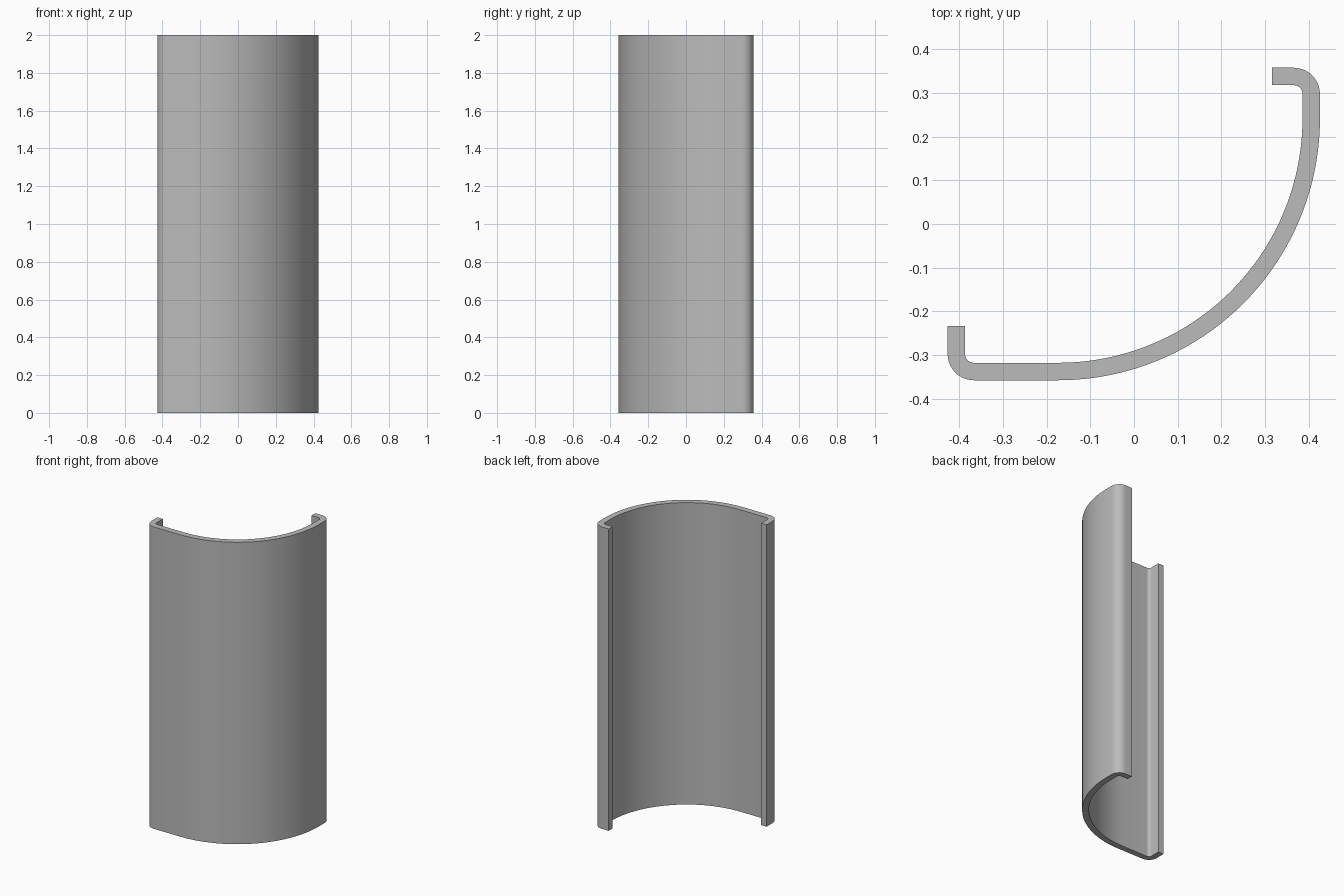
import bpy
import bmesh
from math import cos, sin, radians

cube = bpy.data.objects.get("Cube")
if cube:
    bpy.data.objects.remove(cube, do_unlink=True)

HEIGHT = 2.0
WALL = 0.04


def arc(cx, cy, r, start, steps):
    """Quarter turn, counter-clockwise from the start angle."""
    angles = [radians(start + 90 * i / steps) for i in range(steps + 1)]
    return [(cx + r * cos(a), cy + r * sin(a)) for a in angles]


def side(inset):
    """One face of the bent sheet, from the left lip round to the right lip."""
    return ([(-0.427 + inset, -0.234)]
            + arc(-0.367, -0.298, 0.06 - inset, 180, 10)
            + arc(-0.174, 0.242, 0.6 - inset, 270, 40)
            + arc(0.366, 0.298, 0.06 - inset, 0, 10)
            + [(0.316, 0.358 - inset)])


# Plain grey sheet material
grey = bpy.data.materials.new("grey")
grey.use_nodes = True
colour = (0.5, 0.5, 0.5, 1)
grey.diffuse_color = colour
grey.node_tree.nodes["Principled BSDF"].inputs["Base Color"].default_value = colour

# Closed cross-section, extruded upwards
bm = bmesh.new()
outline = side(0) + side(WALL)[::-1]
base = bm.faces.new([bm.verts.new((x, y, 0)) for x, y in outline])
top = bmesh.ops.extrude_face_region(bm, geom=[base], use_keep_orig=True)
top_verts = [v for v in top["geom"] if isinstance(v, bmesh.types.BMVert)]
bmesh.ops.translate(bm, verts=top_verts, vec=(0, 0, HEIGHT))
bmesh.ops.recalc_face_normals(bm, faces=bm.faces)

mesh = bpy.data.meshes.new("curved_corner_panel")
bm.to_mesh(mesh)
bm.free()
mesh.materials.append(grey)
panel = bpy.data.objects.new("curved_corner_panel", mesh)
bpy.context.collection.objects.link(panel)

# Smooth bends with crisp ends and lips
bpy.ops.object.select_all(action="DESELECT")
panel.select_set(True)
bpy.context.view_layer.objects.active = panel
bpy.ops.object.shade_smooth_by_angle(angle=radians(30))
